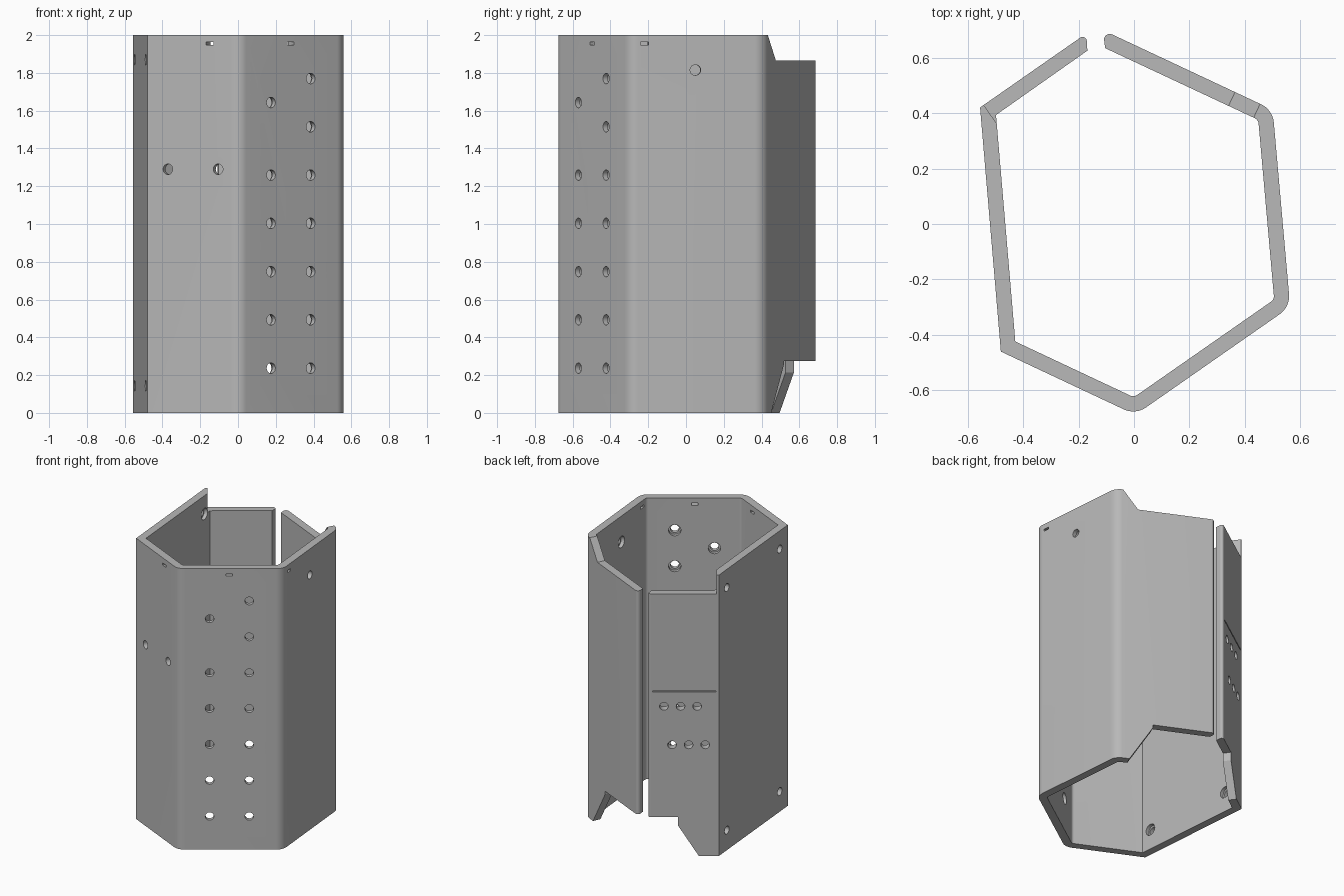
import bpy, bmesh, math
from mathutils import Vector

cube = bpy.data.objects.get("Cube")
if cube:
    bpy.data.objects.remove(cube, do_unlink=True)

H, T = 2.0, 0.055            # height and sheet thickness
V = lambda x, y: Vector((x, y))

# Outer corners of the folded sheet, counter-clockwise from the back gap
END_L, BACK_L, FRONT_L = V(-.172, .687), V(-.555, .42), V(-.48, -.46)
FRONT, FRONT_R, BACK_R, END_R = V(.005, -.688), V(.563, -.299), V(.5, .412), V(-.112, .699)
path = [END_L, BACK_L, FRONT_L, FRONT, FRONT_R, BACK_R, END_R]
sharp = (BACK_L, FRONT_L)


def normal(a, b):
    """Outward normal of the panel running from a to b."""
    d = (b - a).normalized()
    n = V(d.y, -d.x)
    return n if n.dot(a + b) > 0 else -n


def fillet(prev, p, nxt, r, steps=8):
    """Points of an arc of radius r rounding the corner p."""
    if r == 0:
        return [p]
    d1, d2 = (prev - p).normalized(), (nxt - p).normalized()
    half = d1.angle(d2) / 2
    centre = p + (d1 + d2).normalized() * (r / math.sin(half))
    start = (p + d1 * (r / math.tan(half)) - centre).normalized()
    end = (p + d2 * (r / math.tan(half)) - centre).normalized()
    return [centre + start.lerp(end, i / steps).normalized() * r for i in range(steps + 1)]


def prism(bm, ring, offset):
    """Closed prism swept from a ring of 3D points."""
    a = [bm.verts.new(p) for p in ring]
    b = [bm.verts.new(p + offset) for p in ring]
    faces = [bm.faces.new(a), bm.faces.new(b)]
    for i in range(len(a)):
        j = (i + 1) % len(a)
        faces.append(bm.faces.new((a[i], a[j], b[j], b[i])))
    bmesh.ops.recalc_face_normals(bm, faces=faces)


def make(name, bm):
    mesh = bpy.data.meshes.new(name)
    bm.to_mesh(mesh)
    bm.free()
    ob = bpy.data.objects.new(name, mesh)
    bpy.context.collection.objects.link(ob)
    return ob


# Cross-section: outer line, then the inner line offset by the thickness
corners = [(END_L, .015)] + [(p, 0 if p in sharp else .08) for p in path[1:-1]] + [(END_R, .02)]
inner = [(V(-.168, .625), 0)]
for prev, p, nxt in zip(path, path[1:], path[2:]):
    n1, n2 = normal(prev, p), normal(p, nxt)
    inner.append((p - (n1 + n2) * (T / (1 + n1.dot(n2))), 0 if p in sharp else .025))
inner.append((V(-.104, .634), 0))
corners += inner[::-1]

section = []
for i, (p, r) in enumerate(corners):
    section += fillet(corners[i - 1][0], p, corners[(i + 1) % len(corners)][0], r)

bm = bmesh.new()
prism(bm, [p.to_3d() for p in section], Vector((0, 0, H)))
shell = make("folded_sheet_shell", bm)

# Cutters are drawn in panel space: distance from corner a towards b, and height
left_trims, right_trims, holes, bores = [bmesh.new() for _ in range(4)]


def cut(bm, a, b, shape, low=-.09, high=.05):
    d, n = (b - a).normalized(), normal(a, b)
    ring = [(a + d * s + n * low).to_3d() + Vector((0, 0, z)) for s, z in shape]
    prism(bm, ring, n.to_3d() * (high - low))


def circle(s, z, r, count=24):
    return [(s + r * math.cos(k * math.tau / count), z + r * math.sin(k * math.tau / count))
            for k in range(count)]


def box(s, z, w, h):
    return [(s - w / 2, z - h / 2), (s + w / 2, z - h / 2), (s + w / 2, z + h / 2), (s - w / 2, z + h / 2)]


def hole(a, b, s, z, bored=True):
    cut(holes, a, b, circle(s, z, .028))
    if bored:
        cut(bores, a, b, circle(s, z, .04), -.09, -.03)


# Trimmed top and bottom edges of the two back panels
LOW, TOP = .275, 1.865
cut(left_trims, BACK_L, END_L, [(.016, TOP), (.52, TOP), (.52, 2.1), (.016, 2.1)])
cut(left_trims, BACK_L, END_L, [(.07, -.1), (.52, -.1), (.52, LOW), (.265, LOW), (.265, .215)])
cut(right_trims, BACK_R, END_R, [(.15, TOP), (.72, TOP), (.72, 2.1), (-.024, 2.1)])
cut(right_trims, BACK_R, END_R, [(.03, -.1), (.72, -.1), (.72, LOW), (.25, LOW), (.25, .255)])

# Two columns of holes in the front right panel
for k in range(7):
    z = .237 + .2555 * k
    hole(FRONT, FRONT_R, .463, z)
    if k < 5:
        hole(FRONT, FRONT_R, .207, z)
hole(FRONT, FRONT_R, .207, 1.643)

# Holes in the front left and side panels
for s in (.12, .414):
    hole(FRONT_L, FRONT, s, 1.29)
hole(FRONT_R, BACK_R, .35, 1.815)
for s in (.1, .78):
    for z in (.143, 1.87):
        hole(BACK_L, FRONT_L, s, z)

# Two rows of three holes and a fine groove in the back left panel
for k in range(3):
    hole(BACK_L, END_L, .142 + .107 * k, 1.064, False)
    hole(BACK_L, END_L, .09 + .107 * k, .79, False)
cut(left_trims, BACK_L, END_L, box(.225, 1.17, .41, .008), -.01, .05)

# Narrow slots below the top edge
for a, b, s in ((FRONT_L, FRONT, .365), (FRONT, FRONT_R, .335), (FRONT_R, BACK_R, .08)):
    cut(holes, a, b, box(s, 1.955, .042, .016))

bpy.context.view_layer.objects.active = shell
shell.select_set(True)
for name, bm in (("left_trim_cutter", left_trims), ("right_trim_cutter", right_trims),
                 ("hole_cutter", holes), ("bore_cutter", bores)):
    cutter = make(name, bm)
    cutter.hide_render = True
    mod = shell.modifiers.new(name, "BOOLEAN")
    mod.operation, mod.solver, mod.object = "DIFFERENCE", "EXACT", cutter
    bpy.ops.object.modifier_apply(modifier=mod.name)
    bpy.data.objects.remove(cutter, do_unlink=True)

# Plain grey finish
grey = bpy.data.materials.new("plain_grey")
grey.use_nodes = True
colour = (.48, .48, .48, 1)
grey.diffuse_color = colour
grey.node_tree.nodes["Principled BSDF"].inputs["Base Color"].default_value = colour
shell.data.materials.clear()
shell.data.materials.append(grey)
bpy.ops.object.shade_smooth_by_angle(angle=math.radians(30))
